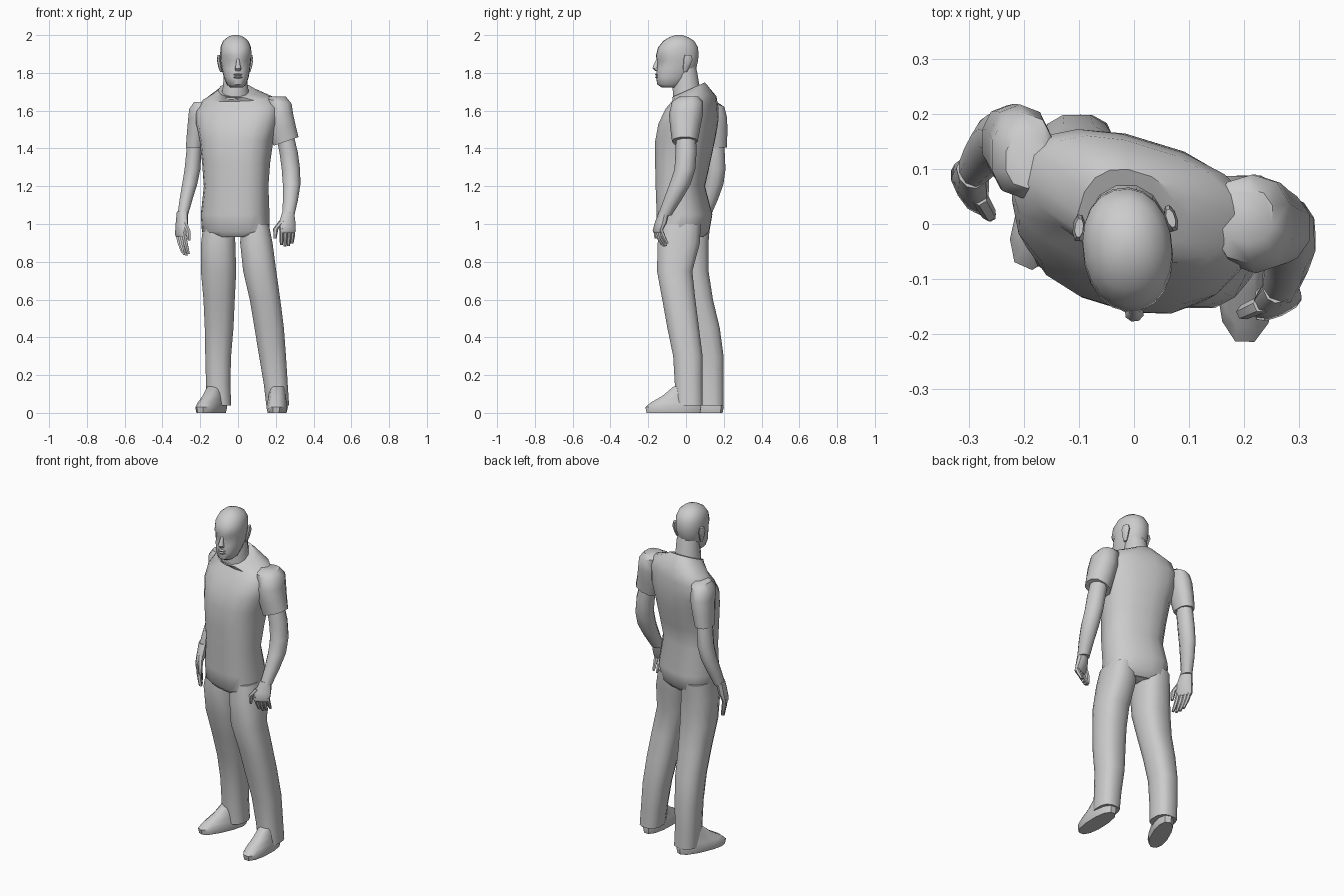
import bpy, bmesh, math
from mathutils import Vector, Matrix

grey = bpy.data.materials.new("plain grey")
grey.diffuse_color = (0.6, 0.6, 0.6, 1)


def loft(name, rings, n=12, yaw=0, e=2.3, place=None):
    """Skin stacked rings (x, y, z, rx, ry[, tilt_x, tilt_y]) of superellipse section."""
    bm = bmesh.new()
    loops = []
    c, s = math.cos(math.radians(yaw)), math.sin(math.radians(yaw))
    for r in rings:
        x, y, z, rx, ry = r[:5]
        tx, ty = r[5:7] if len(r) > 5 else (0, 0)
        loop = []
        for i in range(n):
            a = 2 * math.pi * (i + 0.5) / n
            u = math.copysign(abs(math.cos(a)) ** (2 / e), math.cos(a)) * rx
            v = math.copysign(abs(math.sin(a)) ** (2 / e), math.sin(a)) * ry
            dx, dy = u * c - v * s, u * s + v * c
            loop.append(bm.verts.new((x + dx, y + dy, z + tx * dx + ty * dy)))
        loops.append(loop)
    for a, b in zip(loops, loops[1:]):
        for i in range(n):
            j = (i + 1) % n
            bm.faces.new((a[i], a[j], b[j], b[i]))
    bm.faces.new(loops[0])
    bm.faces.new(loops[-1])
    bmesh.ops.recalc_face_normals(bm, faces=bm.faces)
    if place:
        bm.transform(place)
    me = bpy.data.meshes.new(name)
    bm.to_mesh(me)
    bm.free()
    me.materials.append(grey)
    ob = bpy.data.objects.new(name, me)
    bpy.context.collection.objects.link(ob)
    return ob


def turn(x, y, deg):
    return Matrix.Translation((x, y, 0)) @ Matrix.Rotation(math.radians(deg), 4, 'Z')


# Shirt body and hips, twisted toward the rear foot
loft("torso", [
    (-0.012, -0.015, 0.93, 0.15, 0.10),
    (-0.012, -0.015, 0.96, 0.180, 0.130),
    (-0.015, -0.008, 1.05, 0.182, 0.140),
    (-0.010, -0.030, 1.20, 0.172, 0.122),
    (-0.010, -0.018, 1.32, 0.180, 0.138),
    (-0.008, -0.005, 1.44, 0.195, 0.150),
    (-0.004, 0.012, 1.53, 0.220, 0.145),
    (0.000, 0.032, 1.61, 0.228, 0.122, 0.06, 0.05),
    (0.000, 0.045, 1.665, 0.190, 0.100, 0.07, 0.15),
    (-0.010, 0.022, 1.70, 0.108, 0.090, 0.04, 0.35),
    (-0.014, 0.012, 1.71, 0.088, 0.086, 0.0, 0.45),
], n=16, yaw=-17, e=2.4)

# Trouser legs
loft("leg_left", [
    (0.090, -0.03, 1.00, 0.075, 0.110), (0.097, -0.038, 0.90, 0.088, 0.115),
    (0.115, -0.060, 0.75, 0.090, 0.096), (0.143, -0.038, 0.60, 0.083, 0.090),
    (0.165, -0.015, 0.45, 0.080, 0.086), (0.183, 0.010, 0.30, 0.073, 0.080),
    (0.200, 0.014, 0.15, 0.065, 0.075), (0.210, 0.016, 0.04, 0.062, 0.074),
], e=2.6)
loft("leg_right", [
    (-0.10, 0.020, 1.00, 0.085, 0.110), (-0.105, 0.010, 0.90, 0.093, 0.112),
    (-0.103, 0.022, 0.75, 0.096, 0.100), (-0.100, 0.055, 0.60, 0.085, 0.090),
    (-0.100, 0.095, 0.45, 0.078, 0.086), (-0.105, 0.120, 0.30, 0.070, 0.081),
    (-0.105, 0.125, 0.15, 0.066, 0.076), (-0.100, 0.128, 0.04, 0.066, 0.073),
], e=2.6)

# Shoes, toes toward local -y
shoe = [(0, 0, 0, 0.050, 0.146), (0, 0, 0.03, 0.057, 0.152), (0, 0.012, 0.055, 0.052, 0.135),
        (0, 0.040, 0.09, 0.047, 0.100), (0, 0.068, 0.14, 0.042, 0.068)]
loft("shoe_left", shoe, place=turn(0.207, -0.067, -2))
loft("shoe_right", shoe, place=turn(-0.142, 0.058, -24))

# Sleeves
loft("sleeve_left", [
    (0.205, 0.015, 1.675, 0.050, 0.050, 0.0, 0), (0.215, 0.008, 1.65, 0.072, 0.082, -0.2, 0),
    (0.222, 0.000, 1.58, 0.072, 0.090, 0.1, 0), (0.236, -0.004, 1.51, 0.071, 0.080, 0.25, 0),
    (0.254, -0.006, 1.437, 0.069, 0.068, 0.35, 0)], n=10)
loft("sleeve_right", [
    (-0.195, 0.115, 1.645, 0.040, 0.050), (-0.203, 0.125, 1.62, 0.058, 0.078, 0.2, 0),
    (-0.208, 0.135, 1.56, 0.058, 0.083), (-0.220, 0.145, 1.48, 0.053, 0.074),
    (-0.232, 0.150, 1.405, 0.046, 0.066)], n=10)

# Bare arms
loft("arm_left", [
    (0.245, 0.0, 1.48, 0.050, 0.052), (0.268, 0.000, 1.38, 0.051, 0.056),
    (0.280, -0.006, 1.29, 0.051, 0.055), (0.284, -0.032, 1.21, 0.049, 0.056),
    (0.278, -0.070, 1.13, 0.042, 0.048), (0.266, -0.113, 1.045, 0.034, 0.036)],
    n=10, e=2)
loft("arm_right", [
    (-0.228, 0.15, 1.46, 0.040, 0.050), (-0.234, 0.153, 1.38, 0.042, 0.052),
    (-0.241, 0.157, 1.29, 0.044, 0.052), (-0.256, 0.148, 1.21, 0.042, 0.050),
    (-0.275, 0.125, 1.13, 0.036, 0.044), (-0.293, 0.098, 1.045, 0.029, 0.034)],
    n=10, e=2)


def hand(side, wrist, knuckle, tip, yaw, thumb):
    """Palm, four curled fingers and a thumb; thumb = +1 or -1 along the spread axis."""
    w, k, t = Vector(wrist), Vector(knuckle), Vector(tip)
    axis = Vector((math.cos(math.radians(yaw)), math.sin(math.radians(yaw)), 0)) * thumb
    m = w.lerp(k, 0.5) + axis * 0.004
    loft("palm_" + side, [(*(w + Vector((0, 0, 0.02))), 0.031, 0.028), (*m, 0.046, 0.026),
                          (*k, 0.047, 0.019), (k.x, k.y, k.z - 0.012, 0.042, 0.013)],
         n=10, yaw=yaw)
    for i in range(4):
        off = axis * (0.034 - 0.0225 * i)
        a = k + off + Vector((0, 0, 0.012))
        b = t + off * 0.9 + Vector((0, 0, (0.008, 0, 0.004, 0.016)[i]))
        mid = a.lerp(b, 0.5) + (k - t) * Vector((0.22, 0.22, 0)).length * Vector((1, 1, 0)).normalized().length * 0.3
        mid.z = (a.z + b.z) / 2
        loft("finger_%s_%d" % (side, i + 1), [(*a, 0.012, 0.013), (*mid, 0.0115, 0.013),
                                              (*b, 0.008, 0.009)], n=6, yaw=yaw, e=2)
    a, b = m + axis * 0.028 + Vector((0, 0, 0.012)), m + axis * 0.066 + Vector((0, 0, -0.03))
    c = b + axis * 0.004 + Vector((0, 0, -0.042)) + (t - k) * 0.1
    loft("thumb_" + side, [(*a, 0.018, 0.016), (*b, 0.014, 0.014), (*c, 0.008, 0.009)],
         n=6, yaw=yaw, e=2)


hand("left", (0.266, -0.115, 1.045), (0.262, -0.150, 0.965), (0.258, -0.112, 0.880), 24, -1)
hand("right", (-0.294, 0.096, 1.045), (-0.305, 0.062, 0.945), (-0.278, 0.045, 0.832), -60, 1)

# Neck
loft("neck", [(-0.014, 0.010, 1.66, 0.080, 0.080), (-0.014, 0.000, 1.73, 0.068, 0.074),
              (-0.012, 0.000, 1.80, 0.064, 0.062), (-0.012, -0.005, 1.85, 0.055, 0.055)], e=2)

# Head: rows of height, front, back, half width
face = turn(-0.012, -0.042, 6)
rows = [(1.722, -0.085, 0.00, 0.032), (1.738, -0.110, 0.03, 0.050), (1.775, -0.117, 0.062, 0.065),
        (1.82, -0.114, 0.096, 0.074), (1.865, -0.111, 0.106, 0.080), (1.89, -0.118, 0.109, 0.082),
        (1.935, -0.106, 0.106, 0.081), (1.97, -0.078, 0.085, 0.066), (1.99, -0.045, 0.052, 0.042),
        (2.0, -0.015, 0.022, 0.016)]
head = loft("head", [(0, (f + b) / 2, z, w, (b - f) / 2) for z, f, b, w in rows],
            n=20, e=2.15, place=face)
# Eye sockets pressed into the eye row
inv = face.inverted()
for v in head.data.vertices:
    p = inv @ v.co
    if abs(p.z - 1.865) < 0.004 and p.y < -0.06 and 0.018 < abs(p.x) < 0.062:
        v.co.y += 0.010

loft("nose", [(0, -0.106, 1.875, 0.008, 0.008), (0, -0.117, 1.845, 0.011, 0.013),
              (0, -0.121, 1.824, 0.018, 0.016), (0, -0.112, 1.811, 0.014, 0.012)],
     n=8, e=2, place=face)
for z, part in ((1.791, "upper_lip"), (1.777, "lower_lip")):
    loft(part, [(0, -0.106, z - 0.008, 0.016, 0.011), (0, -0.108, z, 0.025, 0.015),
                (0, -0.106, z + 0.007, 0.014, 0.011)], n=8, e=2, place=face)
for sx, part in ((1, "ear_left"), (-1, "ear_right")):
    loft(part, [(sx * 0.074, 0.030, 1.805, 0.006, 0.010), (sx * 0.079, 0.036, 1.83, 0.010, 0.018),
                (sx * 0.085, 0.044, 1.87, 0.011, 0.026), (sx * 0.084, 0.044, 1.895, 0.008, 0.018)],
         n=8, yaw=sx * 12, e=2, place=face)

# Smooth cloth and skin, keeping hems sharp
for ob in bpy.context.scene.objects:
    ob.select_set(True)
bpy.context.view_layer.objects.active = head
bpy.ops.object.shade_smooth_by_angle(angle=math.radians(45))
